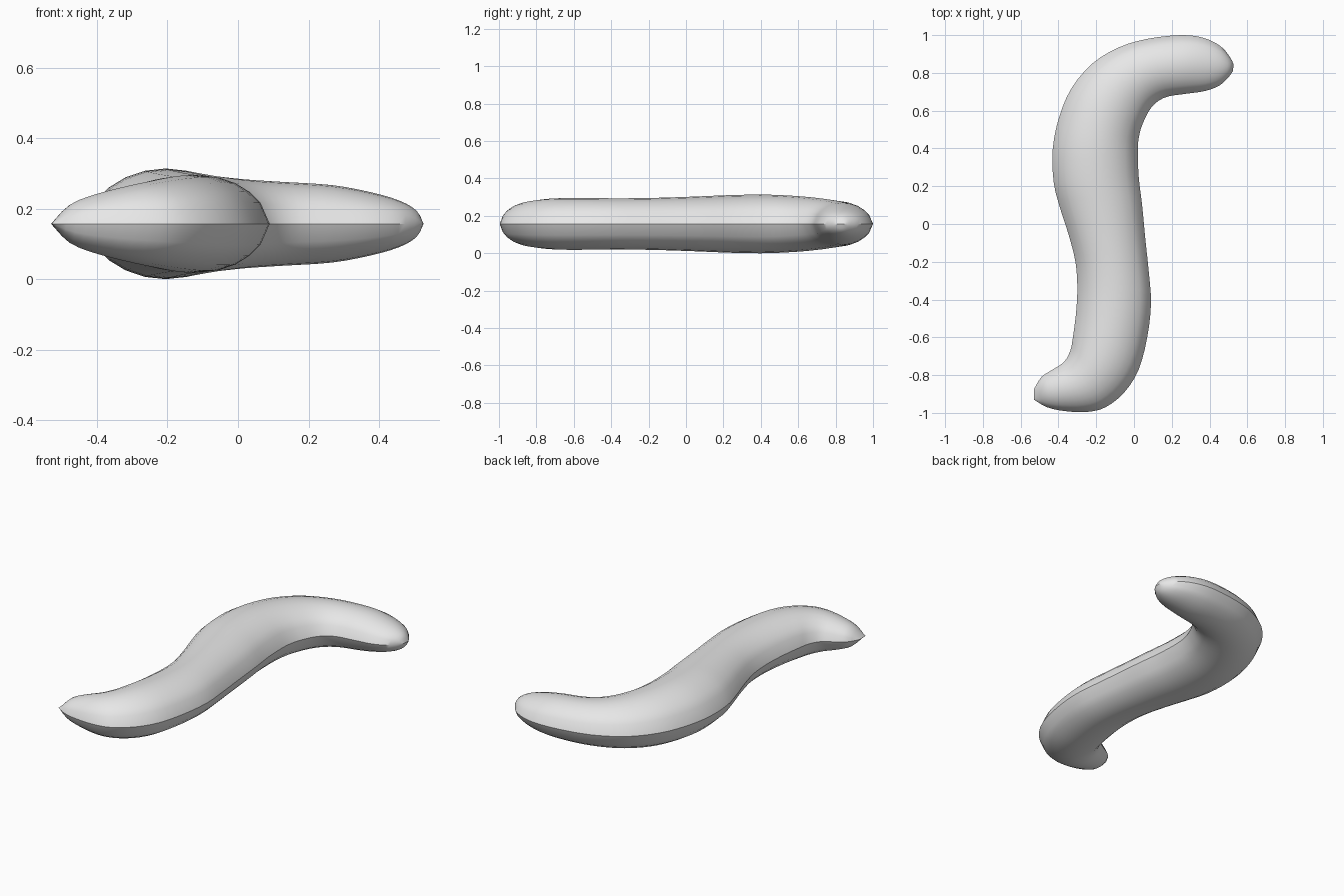
import bpy
import bmesh
import math

old = bpy.data.objects.get("Cube")
if old:
    bpy.data.objects.remove(old, do_unlink=True)

MID_Z = 0.157   # height of the seam
STEPS = 3       # rings per section

# Cross-sections from tail to head: left rim x, y, right rim x, y, half height
SECTIONS = [
    (-0.53, -0.875, -0.53, -0.93, 0.0),
    (-0.49, -0.81, -0.46, -0.97, 0.055),
    (-0.43, -0.77, -0.37, -0.99, 0.085),
    (-0.37, -0.73, -0.25, -0.995, 0.108),
    (-0.337, -0.67, -0.15, -0.97, 0.122),
    (-0.325, -0.61, -0.05, -0.89, 0.133),
    (-0.315, -0.54, 0.025, -0.77, 0.138),
    (-0.305, -0.45, 0.07, -0.60, 0.138),
    (-0.30, -0.33, 0.09, -0.42, 0.137),
    (-0.31, -0.20, 0.078, -0.25, 0.138),
    (-0.345, -0.06, 0.06, -0.08, 0.142),
    (-0.39, 0.08, 0.043, 0.10, 0.148),
    (-0.425, 0.22, 0.025, 0.25, 0.154),
    (-0.43, 0.40, 0.02, 0.40, 0.157),
    (-0.395, 0.57, 0.03, 0.48, 0.153),
    (-0.33, 0.72, 0.05, 0.54, 0.146),
    (-0.22, 0.85, 0.08, 0.60, 0.136),
    (-0.08, 0.935, 0.12, 0.645, 0.126),
    (0.07, 0.98, 0.18, 0.675, 0.119),
    (0.25, 1.00, 0.28, 0.69, 0.11),
    (0.37, 0.985, 0.38, 0.705, 0.09),
    (0.46, 0.94, 0.455, 0.735, 0.066),
    (0.51, 0.88, 0.503, 0.78, 0.037),
    (0.527, 0.845, 0.524, 0.81, 0.0),
]

# Profile angles: wide first step leaves a crisp seam along the rim
HALF = [0, 30, 45, 60, 75, 90, 105, 120, 135, 150]
ANGLES = HALF + [a + 180 for a in HALF]


def catmull(p0, p1, p2, p3, t):
    return [0.5 * (2 * b + (c - a) * t + (2 * a - 5 * b + 4 * c - d) * t * t
                   + (3 * b - a - 3 * c + d) * t ** 3)
            for a, b, c, d in zip(p0, p1, p2, p3)]


def smooth_sections(sections):
    last = len(sections) - 1
    for i in range(last):
        for s in range(STEPS):
            yield catmull(sections[max(i - 1, 0)], sections[i], sections[i + 1],
                          sections[min(i + 2, last)], s / STEPS)
    yield sections[last]


def ring(bm, lx, ly, rx, ry, h):
    verts = []
    for a in ANGLES:
        c, s = math.cos(math.radians(a)), math.sin(math.radians(a))
        k = (1 + c) / 2
        z = math.copysign(abs(s) ** 1.2, s) * h
        verts.append(bm.verts.new((lx + (rx - lx) * k, ly + (ry - ly) * k, MID_Z + z)))
    return verts


# Loft the curved body; the flat end rings weld shut
bm = bmesh.new()
rings = [ring(bm, *sec) for sec in smooth_sections(SECTIONS)]
n = len(ANGLES)
for a, b in zip(rings, rings[1:]):
    for j in range(n):
        k = (j + 1) % n
        bm.faces.new((a[j], a[k], b[k], b[j]))
bmesh.ops.remove_doubles(bm, verts=bm.verts, dist=0.0005)
bmesh.ops.recalc_face_normals(bm, faces=bm.faces)
mesh = bpy.data.meshes.new("curved_body")
bm.to_mesh(mesh)
bm.free()

body = bpy.data.objects.new("curved_body", mesh)
bpy.context.collection.objects.link(body)

# Plain grey material
grey = bpy.data.materials.new("light_grey")
grey.use_nodes = True
colour = (0.8, 0.8, 0.8, 1.0)
grey.diffuse_color = colour
grey.node_tree.nodes["Principled BSDF"].inputs["Base Color"].default_value = colour
mesh.materials.append(grey)

# Smooth shading with a sharp seam
bpy.ops.object.select_all(action='DESELECT')
body.select_set(True)
bpy.context.view_layer.objects.active = body
bpy.ops.object.shade_smooth_by_angle(angle=math.radians(35))
